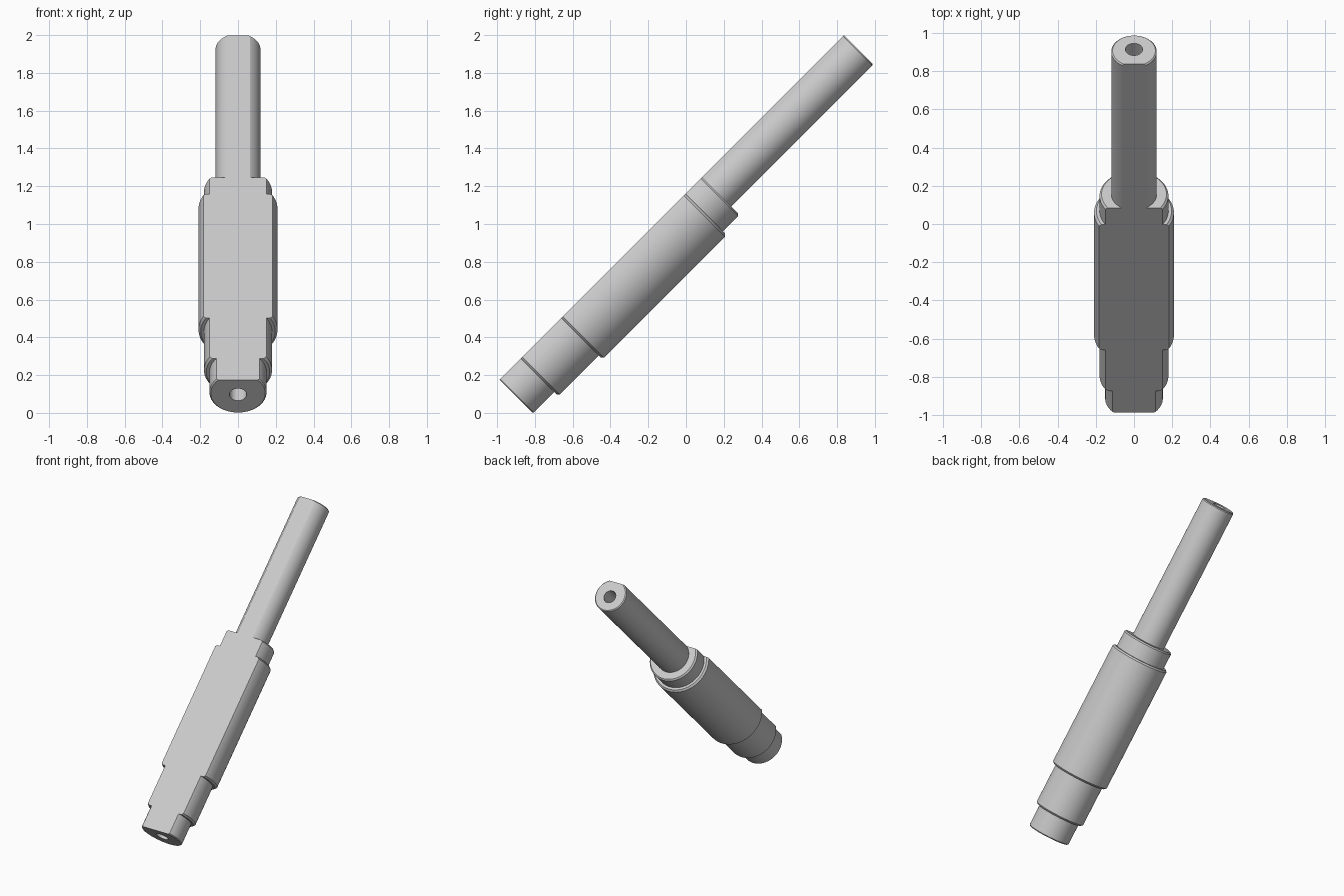
import bpy, bmesh, math
from mathutils import Matrix

cube = bpy.data.objects.get("Cube")
if cube:
    bpy.data.objects.remove(cube, do_unlink=True)

steel = bpy.data.materials.new("light_grey_steel")
steel.use_nodes = True
steel.diffuse_color = (0.6, 0.6, 0.6, 1)
steel.node_tree.nodes["Principled BSDF"].inputs["Base Color"].default_value = (0.6, 0.6, 0.6, 1)

SEGMENTS = 96
BOTTOM, TOP = -0.575, 2.005
FLAT = 0.1            # distance of the milled flat from the axis
AXIS = 0.722          # offset of the tilted axis from the origin
BORE_R, BORE_SHIFT = 0.045, 0.01

# Stepped sections along the axis: start, end, radius, start chamfer, end chamfer
SECTIONS = [
    (BOTTOM, -0.415, 0.151, 0.007, 0),
    (-0.415, -0.112, 0.18, 0.012, 0),
    (-0.112, 0.818, 0.209, 0.012, 0.012),
    (0.818, 0.942, 0.18, 0, 0.01),
    (0.942, TOP, 0.119, 0, 0.007),
]

# Lathe profile from the sections
profile = [(0, BOTTOM)]
for start, end, r, c0, c1 in SECTIONS:
    if c0:
        profile.append((r - c0, start))
    profile += [(r, start + c0), (r, end - c1)]
    if c1:
        profile.append((r - c1, end))
profile.append((0, TOP))

bm = bmesh.new()
verts = [bm.verts.new((r, 0, z)) for r, z in profile]
edges = [bm.edges.new(pair) for pair in zip(verts, verts[1:])]
bmesh.ops.spin(bm, geom=verts + edges, axis=(0, 0, 1), cent=(0, 0, 0),
               angle=2 * math.pi, steps=SEGMENTS)
bmesh.ops.remove_doubles(bm, verts=bm.verts[:], dist=1e-5)

# Milled flat along the whole front side
cut = bmesh.ops.bisect_plane(bm, geom=bm.verts[:] + bm.edges[:] + bm.faces[:],
                             plane_co=(0, -FLAT, 0), plane_no=(0, -1, 0), clear_outer=True)
rim = [e for e in bm.edges if e.is_boundary]
bmesh.ops.contextual_create(bm, geom=rim)
bmesh.ops.recalc_face_normals(bm, faces=bm.faces[:])

mesh = bpy.data.meshes.new("stepped_shaft")
bm.to_mesh(mesh)
bm.free()
shaft = bpy.data.objects.new("stepped_shaft", mesh)
bpy.context.collection.objects.link(shaft)
mesh.materials.append(steel)

# Bore through the shaft
bpy.ops.mesh.primitive_cylinder_add(vertices=48, radius=BORE_R, depth=TOP - BOTTOM + 0.2,
                                    location=(0, BORE_SHIFT, (TOP + BOTTOM) / 2))
cutter = bpy.context.object
cutter.name = "bore_cutter"
cutter.hide_render = True
cutter.data.materials.append(steel)
bore = shaft.modifiers.new("bore", "BOOLEAN")
bore.operation, bore.solver, bore.object = "DIFFERENCE", "EXACT", cutter
bpy.ops.object.select_all(action="DESELECT")
bpy.context.view_layer.objects.active = shaft
shaft.select_set(True)
bpy.ops.object.modifier_apply(modifier=bore.name)
bpy.data.objects.remove(cutter, do_unlink=True)

# Tilt the shaft up and back
k = AXIS / math.sqrt(2)
shaft.data.transform(Matrix.Translation((0, -k, k)) @ Matrix.Rotation(-math.pi / 4, 4, "X"))
bpy.ops.object.shade_smooth_by_angle(angle=math.radians(20))
